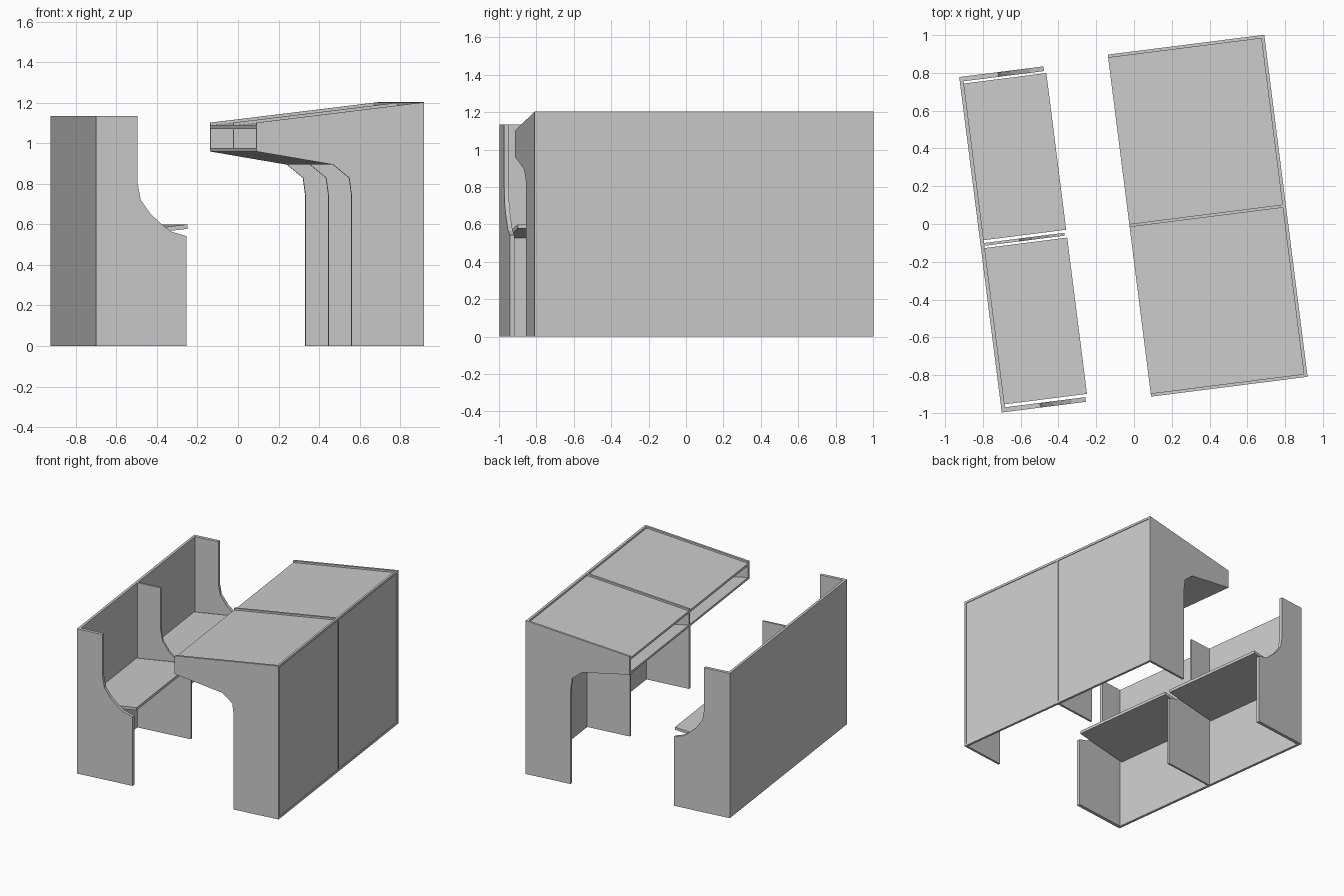
import bpy, bmesh, math

if "Cube" in bpy.data.objects:
    bpy.data.objects.remove(bpy.data.objects["Cube"])

ANGLE = math.radians(7.22)   # the whole set stands slightly turned


def slab(name, profile, v0, v1):
    """Extrude a (depth, height) outline sideways from v0 to v1."""
    bm = bmesh.new()
    face = bm.faces.new([bm.verts.new((u, v0, z)) for u, z in profile])
    ext = bmesh.ops.extrude_face_region(bm, geom=[face])
    moved = [g for g in ext["geom"] if isinstance(g, bmesh.types.BMVert)]
    bmesh.ops.translate(bm, verts=moved, vec=(0, v1 - v0, 0))
    bmesh.ops.recalc_face_normals(bm, faces=bm.faces[:])
    mesh = bpy.data.meshes.new(name)
    bm.to_mesh(mesh)
    bm.free()
    ob = bpy.data.objects.new(name, mesh)
    ob.rotation_euler.z = ANGLE
    bpy.context.collection.objects.link(ob)
    return ob


def rect(u0, u1, z0, z1):
    return [(u0, z0), (u1, z0), (u1, z1), (u0, z1)]


# Desk side panels: two ends and a divider
desk_side = [(0.81, 0), (0.81, 1.203), (-0.025, 1.102), (-0.025, 0.96),
             (0.357, 0.895), (0.437, 0.83), (0.449, 0.74), (0.449, 0)]
desk_v = [(-0.918, -0.901), (-0.013, 0.003), (0.890, 0.907)]
for label, (a, b) in zip(("near", "middle", "far"), desk_v):
    slab("desk_side_" + label, desk_side, a, b)

# Desk bays: top, book shelf, shelf back, recessed back board with rails
for i in range(2):
    a, b = desk_v[i][1], desk_v[i + 1][0]
    tag = "_%d" % (i + 1)
    slab("desk_top" + tag, [(-0.025, 1.07), (0.792, 1.169),
                            (0.792, 1.187), (-0.025, 1.088)], a, b)
    slab("book_shelf" + tag, [(-0.025, 0.96), (0.357, 0.895),
                              (0.357, 0.912), (-0.025, 0.977)], a, b)
    slab("shelf_back" + tag, [(0.342, 0.914), (0.357, 0.912),
                              (0.357, 1.116), (0.342, 1.114)], a, b)
    slab("desk_back" + tag, rect(0.792, 0.805, 0.017, 1.186), a, b)
    slab("desk_back_bottom_rail" + tag, rect(0.792, 0.81, 0, 0.017), a, b)
    slab("desk_back_top_rail" + tag, [(0.792, 1.186), (0.81, 1.186),
                                      (0.81, 1.203), (0.792, 1.201)], a, b)

# Bench side panels: two ends and a divider
bench_side = [(-0.80, 0), (-0.371, 0), (-0.371, 0.542), (-0.447, 0.565),
              (-0.487, 0.595), (-0.548, 0.65), (-0.598, 0.72),
              (-0.613, 0.80), (-0.613, 1.135), (-0.80, 1.135)]
bench_v = [(-0.902, -0.877), (-0.015, 0.0), (0.863, 0.888)]
for label, (a, b) in zip(("near", "middle", "far"), bench_v):
    slab("bench_side_" + label, bench_side, a, b)

# Bench back board
slab("bench_back", rect(-0.82, -0.80, 0, 1.135), -0.902, 0.888)

# Sloping seats, set slightly clear of the side panels
for i, (a, b) in enumerate([(-0.861, -0.027), (0.015, 0.851)]):
    slab("seat_%d" % (i + 1), [(-0.80, 0.527), (-0.36, 0.578),
                               (-0.36, 0.60), (-0.80, 0.549)], a, b)
